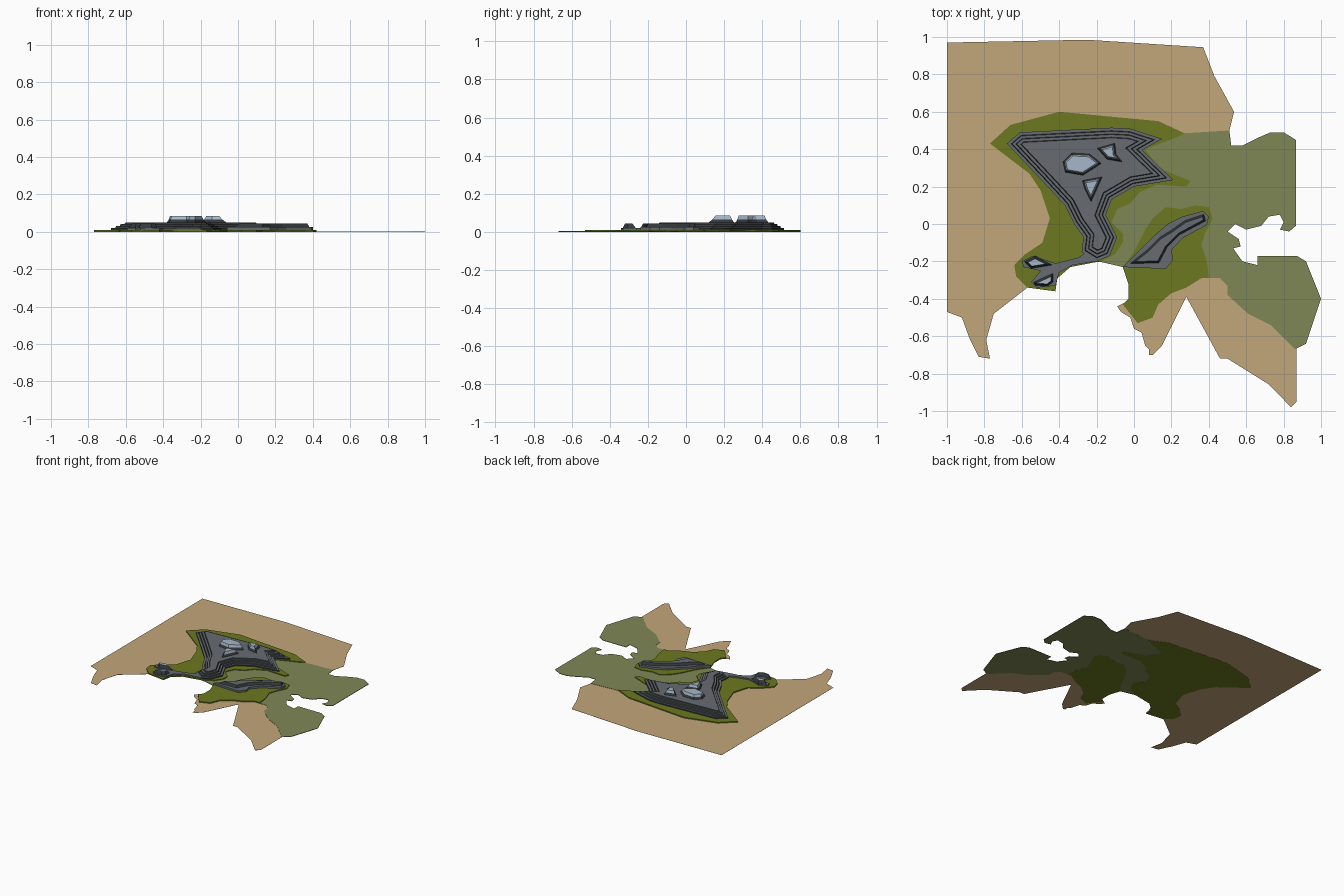
import bpy
import bmesh
from mathutils import Vector

cube = bpy.data.objects.get("Cube")
if cube:
    bpy.data.objects.remove(cube, do_unlink=True)


def make_material(name, rgb):
    mat = bpy.data.materials.new(name)
    mat.use_nodes = True
    mat.diffuse_color = (*rgb, 1)
    shader = next(n for n in mat.node_tree.nodes if n.type == 'BSDF_PRINCIPLED')
    shader.inputs["Base Color"].default_value = (*rgb, 1)
    shader.inputs["Roughness"].default_value = .9
    return mat


SAND = make_material("sand", (.54, .38, .195))
OLIVE = make_material("olive grass", (.15, .19, .014))
PALE = make_material("pale grass", (.21, .245, .094))
ROCK = make_material("grey rock", (.135, .15, .165))
DARK = make_material("dark rock", (.035, .04, .045))
SNOW = make_material("snow", (.38, .47, .58))


def signed_area(points):
    return sum(a.cross(b) for a, b in zip(points, points[1:] + points[:1]))


def inset(points, distance):
    """Move every edge of a counter-clockwise outline inwards."""
    result = []
    for i, p in enumerate(points):
        before = (p - points[i - 1]).normalized()
        after = (points[(i + 1) % len(points)] - p).normalized()
        n1 = Vector((-before.y, before.x))
        n2 = Vector((-after.y, after.x))
        result.append(p + (n1 + n2) * distance / max(1 + n1.dot(n2), .2))
    return result


def build_layer(name, outline, rings, top):
    """Stack inset copies of an outline: each ring is (inset, height, wall material)."""
    points = [Vector(p) for p in outline]
    if signed_area(points) < 0:
        points.reverse()
    mesh = bpy.data.meshes.new(name)
    slots = []

    def slot(mat):
        if mat not in slots:
            slots.append(mat)
            mesh.materials.append(mat)
        return slots.index(mat)

    bm = bmesh.new()
    loops = [[bm.verts.new((*p, z)) for p in inset(points, d)] for d, z, _ in rings]
    count = len(points)
    bm.faces.new(loops[0][::-1]).material_index = slot(rings[0][2])
    for low, high, ring in zip(loops, loops[1:], rings[1:]):
        for i in range(count):
            j = (i + 1) % count
            face = bm.faces.new((low[i], low[j], high[j], high[i]))
            face.material_index = slot(ring[2])
    bm.faces.new(loops[-1]).material_index = slot(top)
    bm.to_mesh(mesh)
    bm.free()
    obj = bpy.data.objects.new(name, mesh)
    bpy.context.collection.objects.link(obj)


def build_slab(name, outline, bottom, height, mat):
    build_layer(name, outline, [(0, bottom, mat), (0, height, mat)], mat)


# Sandy ground
build_slab("west_sand", [
    (-1, .97), (-.25, .985), (.37, .945), (.43, .79), (.535, .6), (.51, .5),
    (.4, .46), (.2, .46), (-.4, .4), (-.4, 0), (-.5, -.25), (-.57, -.34),
    (-.75, -.48), (-.79, -.62), (-.77, -.72), (-.83, -.71), (-.88, -.61),
    (-.92, -.5), (-1, -.47)], .001, .002, SAND)
build_slab("south_sand", [
    (-.05, -.42), (-.09, -.44), (-.07, -.47), (-.02, -.5), (0, -.56),
    (.04, -.58), (.06, -.65), (.08, -.67), (.08, -.7), (.1, -.7), (.15, -.65),
    (.28, -.39), (.46, -.72), (.5, -.72), (.51, -.64), (.47, -.6),
    (.84, -.98), (.87, -.95), (.87, -.64), (.72, -.5), (.6, -.45),
    (.54, -.36), (.53, -.31), (.47, -.27), (.37, -.26), (.1, -.4)],
    .001, .002, SAND)

# Pale lowland
build_slab("pale_lowland", [
    (.27, .485), (.51, .5), (.52, .42), (.58, .42), (.66, .46), (.73, .49),
    (.8, .49), (.865, .45), (.865, -.01), (.83, -.04), (.78, -.03),
    (.8, .01), (.78, .05), (.72, .04), (.68, -.01), (.6, -.03), (.54, 0),
    (.5, -.04), (.56, -.08), (.57, -.12), (.53, -.13), (.58, -.2),
    (.66, -.22), (.66, -.17), (.87, -.17), (.92, -.2), (1, -.4),
    (.92, -.64), (.86, -.67), (.73, -.54), (.61, -.48), (.5, -.38),
    (.5, -.33), (.46, -.29), (.4, -.29), (.3, -.15), (.1, -.15),
    (-.06, -.23), (-.19, -.2), (-.18, 0), (-.08, .2), (.02, .4)],
    .0005, .004, PALE)

# Olive foothills
build_slab("west_foothills", [
    (-.77, .43), (-.66, .53), (-.4, .6), (.13, .55), (.27, .485), (.22, .46),
    (.06, .4), (.13, .3), (.3, .23), (.28, .2), (.12, .21), (.03, .17),
    (-.02, .11), (-.09, .08), (-.12, .01), (-.06, -.05), (-.06, -.1),
    (-.1, -.16), (-.17, -.2), (-.21, -.205), (-.34, -.23), (-.41, -.29),
    (-.42, -.36), (-.57, -.34), (-.63, -.28), (-.64, -.22), (-.58, -.16),
    (-.49, -.1), (-.45, .03), (-.5, .18), (-.56, .27)], 0, .01, OLIVE)
build_slab("south_foothills", [
    (.06, -.03), (.1, .03), (.17, .09), (.25, .08), (.33, .1), (.4, .09),
    (.42, .03), (.38, -.05), (.36, -.11), (.39, -.2), (.4, -.29),
    (.36, -.29), (.28, -.34), (.2, -.37), (.13, -.43), (.1, -.5),
    (.02, -.53), (-.06, -.43), (-.03, -.4), (-.03, -.32), (-.06, -.23),
    (0, -.15)], 0, .01, OLIVE)

# Terraced main mountain: a dark riser, then a grey tread, per step
steps = [(0, .008, ROCK)]
for width, height in zip((0, .02, .037, .055), (.02, .03, .042, .05)):
    if width:
        steps.append((width - .004, steps[-1][1], ROCK))
    steps.append((width, height, DARK))
build_layer("main_mountain", [
    (-.68, .43), (-.61, .49), (-.12, .515), (-.02, .51), (.15, .455),
    (.045, .395), (.21, .235), (0, .2), (-.12, .13), (-.15, .05),
    (-.09, -.07), (-.13, -.17), (-.2, -.2), (-.28, -.15), (-.27, -.07),
    (-.32, 0), (-.37, .1), (-.5, .24)], steps, ROCK)

# Low rocky tail with two small peaks
build_slab("rock_tail", [
    (-.2, -.2), (-.33, -.22), (-.4, -.26), (-.42, -.33), (-.52, -.34),
    (-.55, -.31), (-.5, -.25), (-.59, -.23), (-.6, -.2), (-.54, -.17),
    (-.42, -.21), (-.3, -.18), (-.24, -.14)], .008, .02, ROCK)
tail_peaks = {
    "west": [(-.59, -.2), (-.53, -.17), (-.43, -.22), (-.55, -.24)],
    "south": [(-.54, -.31), (-.43, -.26), (-.43, -.31), (-.46, -.335),
              (-.53, -.33)]}
for side, outline in tail_peaks.items():
    build_layer(side + "_tail_peak", outline, [
        (0, .015, DARK), (.008, .032, DARK), (.014, .044, DARK)], SNOW)

# Separate ridge
build_slab("ridge_base", [
    (-.06, -.23), (.17, -.24), (.21, -.19), (.2, -.14), (.26, -.075),
    (.39, -.005), (.4, .04), (.37, .07), (.26, .04), (.18, 0), (.11, -.06),
    (.04, -.13), (-.03, -.2)], .008, .025, ROCK)
build_layer("ridge_crest", [
    (-.03, -.215), (.135, -.21), (.18, -.125), (.245, -.06), (.385, .015),
    (.375, .055), (.27, .02), (.2, -.03), (.135, -.07), (.065, -.14)],
    [(0, .02, DARK), (.013, .045, DARK)], ROCK)

# Snowy summits on the main mountain
summits = {
    "large": [(-.37, .33), (-.33, .37), (-.24, .365), (-.19, .325),
              (-.275, .27), (-.36, .285)],
    "east": [(-.18, .4), (-.11, .42), (-.105, .37), (-.085, .345),
             (-.14, .355)],
    "south": [(-.265, .225), (-.185, .24), (-.23, .14), (-.255, .19)]}
for side, outline in summits.items():
    build_layer(side + "_summit", outline, [
        (-.012, .045, DARK), (0, .066, DARK), (.006, .085, SNOW)], SNOW)
